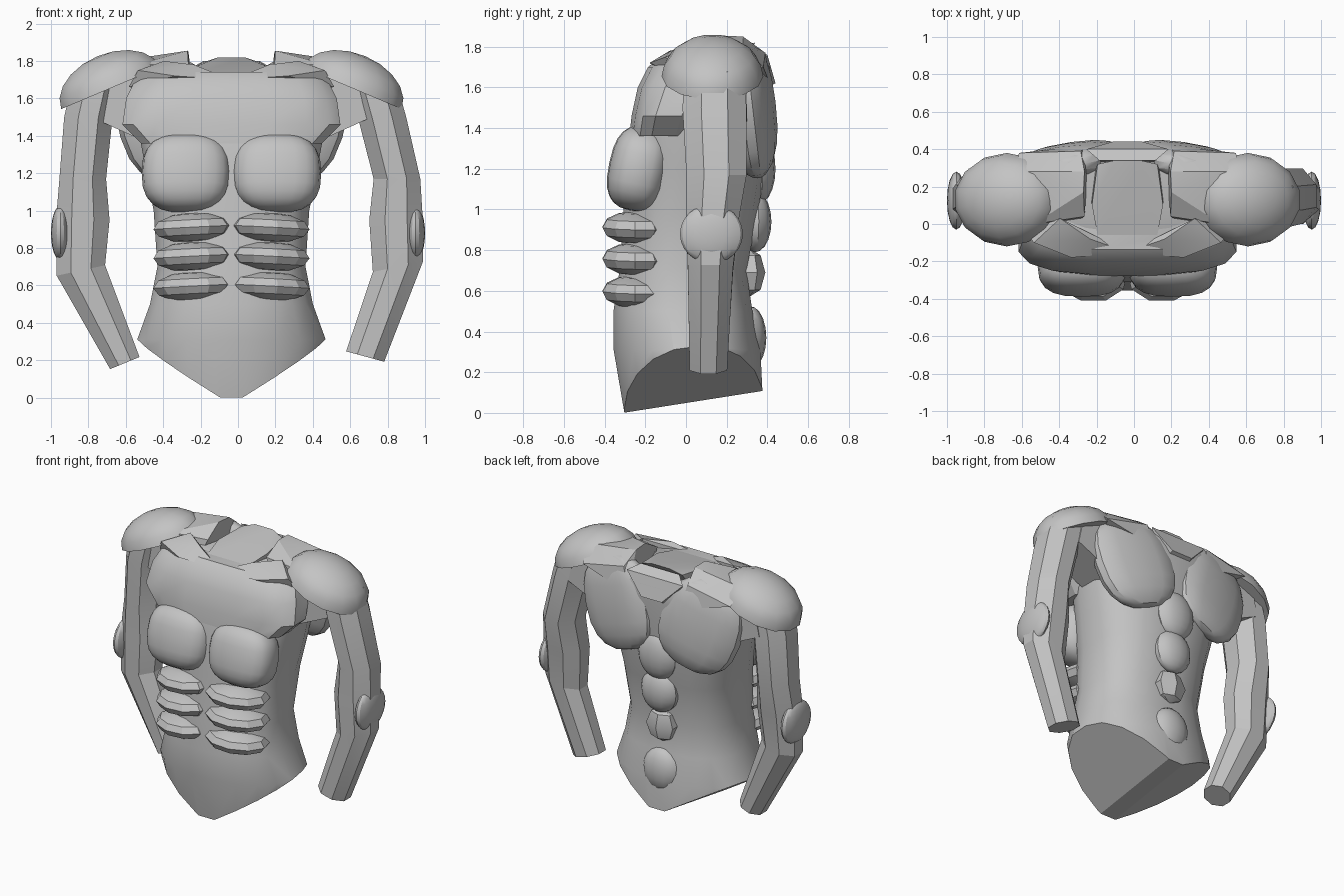
import bpy, bmesh, math
from mathutils import Vector, Matrix

cube = bpy.data.objects.get("Cube")
if cube:
    bpy.data.objects.remove(cube, do_unlink=True)

CX = -0.035  # body centre line

grey = bpy.data.materials.new("light_grey")
grey.use_nodes = True
grey.diffuse_color = (0.55, 0.55, 0.55, 1)
grey.node_tree.nodes["Principled BSDF"].inputs["Base Color"].default_value = (0.55, 0.55, 0.55, 1)


def finish(name, bm, angle=30):
    bmesh.ops.recalc_face_normals(bm, faces=bm.faces)
    mesh = bpy.data.meshes.new(name)
    bm.to_mesh(mesh)
    bm.free()
    mesh.materials.append(grey)
    obj = bpy.data.objects.new(name, mesh)
    bpy.context.collection.objects.link(obj)
    bpy.ops.object.select_all(action='DESELECT')
    obj.select_set(True)
    bpy.context.view_layer.objects.active = obj
    bpy.ops.object.shade_smooth_by_angle(angle=math.radians(angle))


def power(v, p):
    return math.copysign(abs(v) ** p, v)


def loft(rings):
    bm = bmesh.new()
    loops = [[bm.verts.new(p) for p in ring] for ring in rings]
    n = len(loops[0])
    for a, b in zip(loops, loops[1:]):
        for i in range(n):
            bm.faces.new((a[i], a[(i + 1) % n], b[(i + 1) % n], b[i]))
    bm.faces.new(loops[0][::-1])
    bm.faces.new(loops[-1])
    return bm


def body_ring(z, half, front, back, p=0.8, n=20):
    mid, depth = (front + back) / 2, (back - front) / 2
    angles = [2 * math.pi * (i + 0.5) / n for i in range(n)]
    return [(CX + half * power(math.cos(a), p), mid + depth * power(math.sin(a), p), z) for a in angles]


def blob(name, centre, size, rot=(0, 0, 0), segs=16, rings=10, p=1.0, angle=30):
    """Rounded lump; p below 1 squares it off."""
    bm = bmesh.new()
    bmesh.ops.create_uvsphere(bm, u_segments=segs, v_segments=rings, radius=1)
    turn = Matrix.Identity(4)
    for axis, r in zip("XYZ", rot):
        turn = Matrix.Rotation(math.radians(r), 4, axis) @ turn
    for v in bm.verts:
        v.co = turn @ Vector(power(c, p) * s for c, s in zip(v.co, size)) + Vector(centre)
    finish(name, bm, angle)


def hull(name, points, side=1):
    bm = bmesh.new()
    for x, y, z in points:
        bm.verts.new((CX + side * x, y, z))
    res = bmesh.ops.convex_hull(bm, input=bm.verts)
    bmesh.ops.delete(bm, geom=[g for g in res["geom_interior"] if isinstance(g, bmesh.types.BMVert)], context='VERTS')
    finish(name, bm, 20)


# Torso: stacked sections, then the hips cut to a keel below
torso = loft([body_ring(*s) for s in (
    (-0.1, 0.47, -0.29, 0.39, 1.0), (0.31, 0.51, -0.36, 0.37, 0.95), (0.5, 0.44, -0.36, 0.33, 0.85),
    (0.7, 0.40, -0.33, 0.3), (1.0, 0.42, -0.31, 0.36), (1.2, 0.46, -0.29, 0.39),
    (1.42, 0.50, -0.27, 0.41), (1.6, 0.53, -0.2, 0.42), (1.7, 0.5, -0.12, 0.42), (1.74, 0.42, -0.04, 0.4))])
ridge = Vector((0, 0.7, 0.11))
for run, rise in ((0.44, 0.27), (-0.44, 0.27), (1, 0)):
    normal = Vector((run, 0, rise)).cross(ridge).normalized()
    if normal.z > 0:
        normal.negate()
    start = Vector((CX + (math.copysign(0.06, run) if rise else 0), -0.31, 0.0))
    cut = bmesh.ops.bisect_plane(torso, geom=torso.verts[:] + torso.edges[:] + torso.faces[:],
                                 plane_co=start, plane_no=normal, clear_outer=True)
    bmesh.ops.holes_fill(torso, edges=[e for e in cut["geom_cut"] if isinstance(e, bmesh.types.BMEdge)])
finish("torso", torso)

# Broad upper chest band
finish("upper_chest", loft([body_ring(*s, 0.65, 16) for s in (
    (1.36, 0.49, -0.28, 0.06), (1.46, 0.59, -0.27, 0.1), (1.6, 0.57, -0.24, 0.18),
    (1.7, 0.52, -0.19, 0.25), (1.74, 0.44, -0.14, 0.25))]))

# Neck stump, sloping down to the front
hull("neck", [(s * x, y, z) for s in (1, -1) for x, y, z in (
    (0.07, 0.34, 1.82), (0.16, 0.32, 1.79), (0.19, 0.1, 1.77), (0.16, -0.06, 1.74), (0.08, -0.1, 1.73),
    (0.2, 0.2, 1.6), (0.1, -0.1, 1.6))])
hull("nape", [(s * x, y, z) for s in (1, -1) for x, y, z in (
    (0.15, 0.34, 1.8), (0.22, 0.4, 1.76), (0.08, 0.44, 1.62), (0.1, 0.3, 1.55))])

for side, word in ((1, "left"), (-1, "right")):
    # Ridge from the collar to the shoulder, and the collar bone
    hull(word + "_trapezius", [(0.23, 0.04, 1.78), (0.235, 0.17, 1.855), (0.23, 0.28, 1.85), (0.5, 0.0, 1.78),
         (0.6, 0.28, 1.8), (0.25, 0.39, 1.77), (0.58, 0.38, 1.7), (0.3, 0.0, 1.6), (0.2, 0.42, 1.6)], side)
    hull(word + "_collar_bone", [(0.0, -0.15, 1.7), (0.2, -0.08, 1.78), (0.36, 0.03, 1.8), (0.5, -0.1, 1.75),
         (0.3, -0.18, 1.72), (0.3, 0, 1.65), (0.55, -0.04, 1.66)], side)
    # Armpit bridge between chest and arm
    hull(word + "_armpit", [(x, y, z) for y in (0.02, 0.3) for x, z in (
         (0.4, 1.74), (0.7, 1.72), (0.75, 1.5), (0.66, 1.48), (0.57, 1.56), (0.42, 1.35))], side)
    # Shoulder cap: dome tilted outward
    bm = bmesh.new()
    bmesh.ops.create_uvsphere(bm, u_segments=14, v_segments=10, radius=1)
    bmesh.ops.bisect_plane(bm, geom=bm.verts[:] + bm.edges[:] + bm.faces[:],
                           plane_co=(0, 0, 0), plane_no=(0, 0, -1), clear_outer=True)
    bmesh.ops.holes_fill(bm, edges=[e for e in bm.edges if e.is_boundary])
    bm.transform(Matrix.Translation((CX + side * 0.645, 0.13, 1.655)) @ Matrix.Rotation(side * 0.4, 4, 'Y')
                 @ Matrix.Diagonal((0.295, 0.25, 0.185, 1)))
    finish(word + "_shoulder", bm)

    # Chest muscles and three rows of belly muscles
    blob(word + "_pectoral", (CX + side * 0.243, -0.23, 1.2), (0.237, 0.15, 0.21),
         (-12, 0, 0), 20, 12, 0.75)
    for row, z in enumerate((0.91, 0.755, 0.595)):
        blob(f"{word}_abdominal_{row + 1}", (CX + side * 0.207, -0.25, z), (0.215, 0.165, 0.08),
             (0, side * 3, side * 14), 10, 6, 1.0, 20)

    # Shoulder blade plate
    blob(word + "_shoulder_blade", (CX + side * 0.32, 0.33, 1.48), (0.29, 0.1, 0.32),
         (4, side * 18, side * -8), 16, 10, 0.8)

# Spine lumps
for i, (z, half, tall, y, segs, rings) in enumerate((
        (1.2, 0.15, 0.17, 0.36, 14, 10), (0.94, 0.14, 0.15, 0.34, 14, 10),
        (0.69, 0.12, 0.12, 0.31, 6, 4), (0.37, 0.14, 0.155, 0.315, 14, 10))):
    blob(f"spine_lump_{i + 1}", (CX, y, z), (half, 0.08, tall), segs=segs, rings=rings)


# Arms: eight-sided sections from shoulder to wrist, lower arms bent inward
def arm(name, sections):
    angles = [math.pi * (i + 0.5) / 4 for i in range(8)]
    rings = [[(x + rx * math.cos(a), y + ry * math.sin(a), z + slant * math.cos(a)) for a in angles]
             for x, y, z, rx, ry, slant in sections]
    finish(name, loft(rings), 15)


arm("left_arm", ((0.72, 0.14, 1.68, 0.14, 0.16, 0), (0.77, 0.14, 1.5, 0.14, 0.17, 0),
                 (0.85, 0.15, 1.17, 0.135, 0.16, 0), (0.845, 0.13, 0.95, 0.155, 0.14, 0),
                 (0.855, 0.12, 0.7, 0.145, 0.12, 0.03), (0.68, 0.11, 0.22, 0.11, 0.1, -0.03)))
arm("right_arm", ((-0.76, 0.14, 1.68, 0.14, 0.16, 0), (-0.8, 0.14, 1.5, 0.14, 0.17, 0),
                  (-0.83, 0.15, 1.17, 0.135, 0.16, 0), (-0.83, 0.13, 0.95, 0.155, 0.14, 0),
                  (-0.84, 0.12, 0.68, 0.14, 0.12, 0.03), (-0.605, 0.11, 0.185, 0.085, 0.1, 0.035)))

# Elbow pads
for x, word in ((0.95, "left"), (-0.95, "right")):
    blob(word + "_elbow_pad", (x, 0.125, 0.88), (0.05, 0.155, 0.145), segs=16, rings=12)
